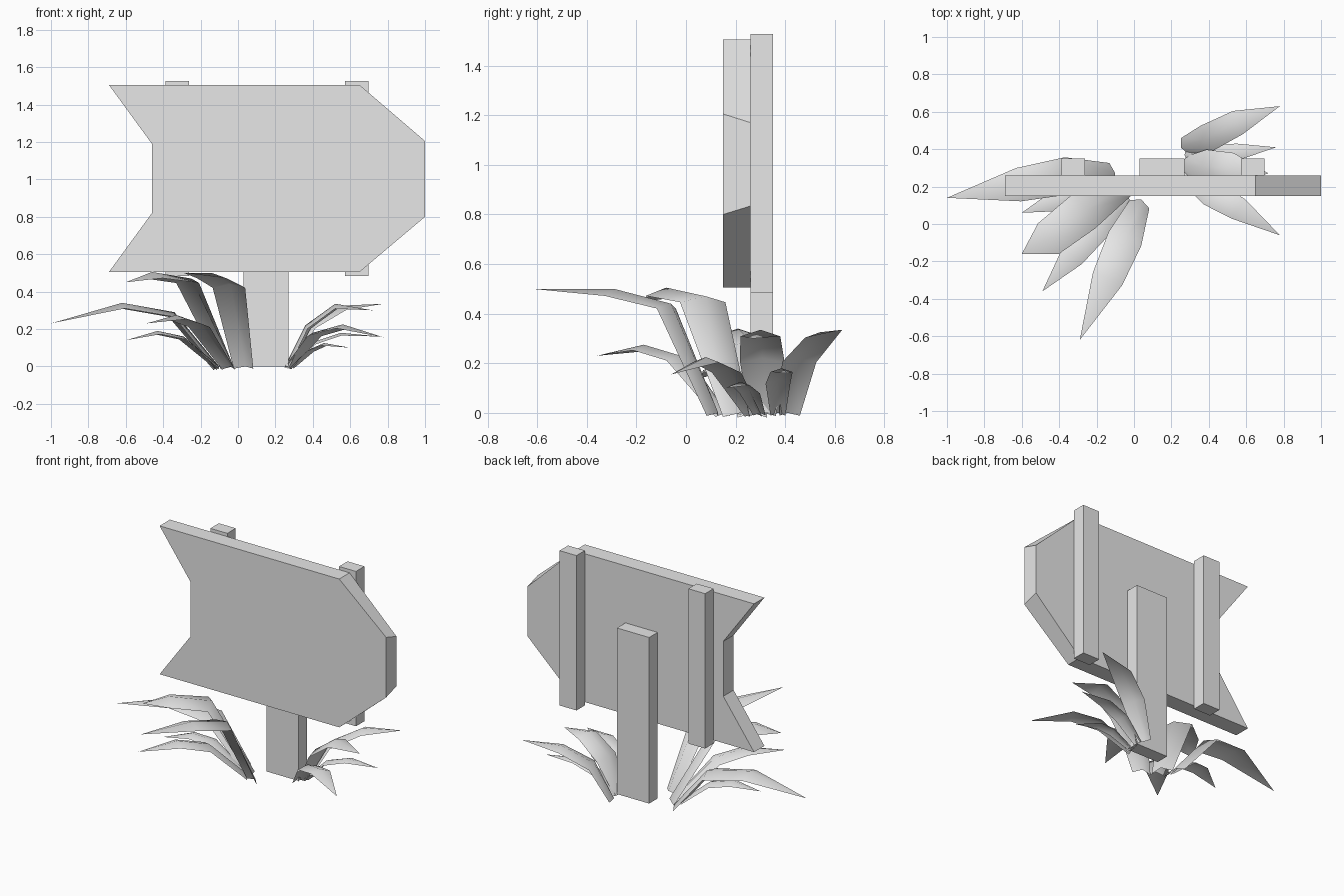
import bpy, bmesh
from mathutils import Vector

cube = bpy.data.objects.get("Cube")
if cube:
    bpy.data.objects.remove(cube, do_unlink=True)

grey = bpy.data.materials.new("plain grey")
grey.use_nodes = True
grey.diffuse_color = (0.8, 0.8, 0.8, 1)
grey.node_tree.nodes["Principled BSDF"].inputs["Base Color"].default_value = (0.8, 0.8, 0.8, 1)


def make_object(name, bm):
    mesh = bpy.data.meshes.new(name)
    bm.to_mesh(mesh)
    bm.free()
    mesh.materials.append(grey)
    obj = bpy.data.objects.new(name, mesh)
    bpy.context.collection.objects.link(obj)
    return obj


def box(name, low, high):
    bm = bmesh.new()
    bmesh.ops.create_cube(bm, size=1)
    low, high = Vector(low), Vector(high)
    for v in bm.verts:
        v.co = (low + high) / 2 + v.co * (high - low)
    return make_object(name, bm)


def leaf(name, spine, width, fold):
    """Ridged blade that follows a spine and narrows to a point."""
    bm = bmesh.new()
    pts = [Vector(p) for p in spine]
    along = pts[-1] - pts[0]
    side = Vector((-along.y, along.x, 0)).normalized()
    rows = []
    for i, p in enumerate(pts[:-1]):
        tangent = (pts[i + 1] - pts[max(i - 1, 0)]).normalized()
        up = tangent.cross(side).normalized()
        if up.z < 0:
            up = -up
        half = width * (0.3, 0.5, 0.45)[i]
        rows.append([bm.verts.new(p + side * s * half - up * fold * abs(s)) for s in (-1, 0, 1)])
    tip = bm.verts.new(pts[-1])
    for a, b in zip(rows, rows[1:]):
        for k in range(2):
            bm.faces.new((a[k + 1], a[k], b[k], b[k + 1]))
    for k in range(2):
        bm.faces.new((rows[-1][k + 1], rows[-1][k], tip))
    bmesh.ops.recalc_face_normals(bm, faces=bm.faces)
    if sum(f.normal.z for f in bm.faces) < 0:
        bmesh.ops.reverse_faces(bm, faces=bm.faces)
    for f in bm.faces:
        f.smooth = True
    return make_object(name, bm)


# Arrow board, with the back of its blunt point slightly narrower
outline = [(-0.69, 0.505), (0.65, 0.505), (1, 0.8), (1, 1.205),
           (0.65, 1.505), (-0.69, 1.505), (-0.46, 1.19), (-0.46, 0.82)]
bm = bmesh.new()
front = [bm.verts.new((x, 0.15, z)) for x, z in outline]
back = [bm.verts.new((x, 0.26, 1 + (z - 1) * (0.83 if x == 1 else 1))) for x, z in outline]
bm.faces.new(front)
bm.faces.new(back[::-1])
for i in range(len(outline)):
    j = (i + 1) % len(outline)
    bm.faces.new((front[j], front[i], back[i], back[j]))
bmesh.ops.recalc_face_normals(bm, faces=bm.faces)
make_object("arrow_board", bm)

# Post and the two battens behind the board
box("post", (0.03, 0.26, 0), (0.27, 0.35, 1.12))
for name, x in (("right_batten", -0.325), ("left_batten", 0.635)):
    box(name, (x - 0.063, 0.26, 0.483), (x + 0.063, 0.35, 1.527))

# Leaf clumps on both sides of the post: spine points, then width
right_clump = [
    ([(-0.1, 0.27, 0), (-0.34, 0.26, 0.29), (-0.62, 0.21, 0.34), (-1, 0.14, 0.23)], 0.2),
    ([(-0.1, 0.2, 0), (-0.29, 0.16, 0.16), (-0.43, 0.12, 0.19), (-0.6, 0.06, 0.14)], 0.12),
    ([(-0.03, 0.22, 0), (-0.25, 0.08, 0.47), (-0.46, -0.08, 0.505), (-0.6, -0.16, 0.45)], 0.22),
    ([(-0.04, 0.16, 0), (-0.2, -0.02, 0.23), (-0.33, -0.17, 0.275), (-0.49, -0.36, 0.23)], 0.15),
    ([(0.04, 0.13, 0), (-0.04, -0.06, 0.44), (-0.14, -0.29, 0.5), (-0.29, -0.62, 0.5)], 0.19),
]
left_clump = [
    ([(0.25, 0.41, 0), (0.37, 0.45, 0.22), (0.55, 0.54, 0.325), (0.78, 0.63, 0.335)], 0.15),
    ([(0.25, 0.31, 0), (0.36, 0.31, 0.22), (0.52, 0.3, 0.335), (0.72, 0.27, 0.3)], 0.18),
    ([(0.27, 0.37, 0), (0.4, 0.37, 0.13), (0.55, 0.385, 0.18), (0.76, 0.41, 0.16)], 0.1),
    ([(0.25, 0.28, 0), (0.4, 0.17, 0.18), (0.56, 0.08, 0.225), (0.78, -0.06, 0.155)], 0.14),
    ([(0.28, 0.3, 0), (0.38, 0.26, 0.09), (0.46, 0.22, 0.125), (0.6, 0.16, 0.1)], 0.09),
]
for side, clump in (("right", right_clump), ("left", left_clump)):
    for n, (spine, width) in enumerate(clump, 1):
        leaf(f"{side}_leaf_{n}", spine, width, width * 0.15)
